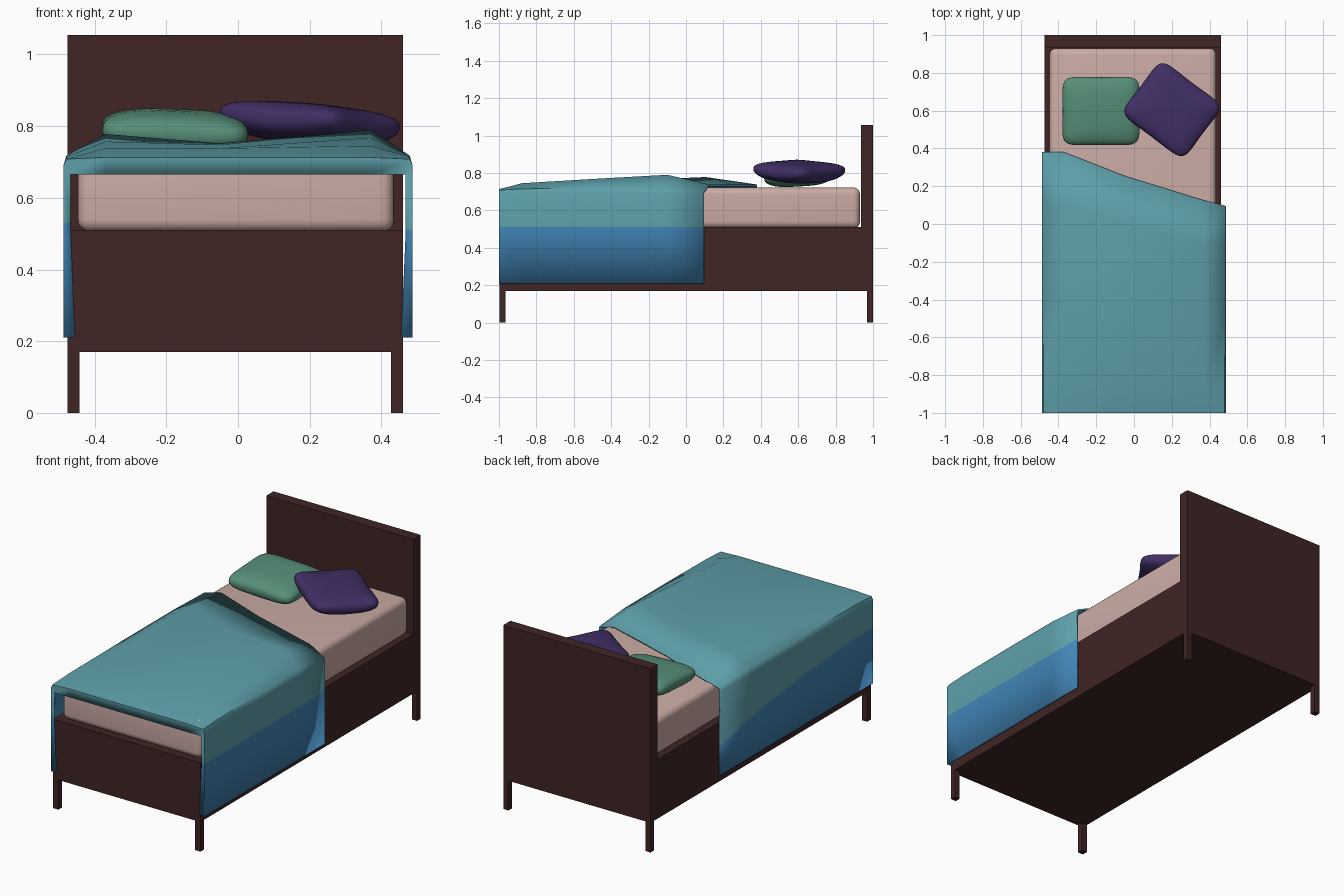
import bpy, bmesh, math
from mathutils import Matrix, Vector

if "Cube" in bpy.data.objects:
    bpy.data.objects.remove(bpy.data.objects["Cube"])


def material(name, rgb):
    m = bpy.data.materials.new(name)
    m.diffuse_color = (*rgb, 1)
    m.use_nodes = True
    m.node_tree.nodes["Principled BSDF"].inputs["Base Color"].default_value = m.diffuse_color
    return m


WOOD = material("dark brown wood", (0.050, 0.018, 0.018))
PINK = material("pale pink", (0.60, 0.41, 0.375))
TEAL = material("teal", (0.112, 0.35, 0.40))
BLUE = material("blue", (0.055, 0.24, 0.48))
GREEN = material("green", (0.095, 0.275, 0.19))
PURPLE = material("purple", (0.052, 0.028, 0.13))


def finish(name, bm, mats):
    me = bpy.data.meshes.new(name)
    bm.to_mesh(me)
    bm.free()
    ob = bpy.data.objects.new(name, me)
    bpy.context.collection.objects.link(ob)
    for m in mats:
        me.materials.append(m)
    return ob


def smooth(ob, angle):
    bpy.ops.object.select_all(action='DESELECT')
    ob.select_set(True)
    bpy.context.view_layer.objects.active = ob
    bpy.ops.object.shade_smooth_by_angle(angle=math.radians(angle))


def box(name, lo, hi, mat, bevel=0):
    lo, hi = Vector(lo), Vector(hi)
    bm = bmesh.new()
    bmesh.ops.create_cube(bm, size=1, matrix=Matrix.Translation((lo + hi) / 2)
                          @ Matrix.Diagonal((*(hi - lo), 1)))
    if bevel:
        bmesh.ops.bevel(bm, geom=bm.edges[:], offset=bevel, segments=5,
                        profile=0.5, affect='EDGES')
    ob = finish(name, bm, [mat])
    if bevel:
        smooth(ob, 40)
    return ob


# Frame: solid base, tall headboard, four short legs
X0, X1, FOOT = -0.475, 0.46, -0.998
box("bed_base", (X0, FOOT, 0.17), (X1, 0.935, 0.51), WOOD)
box("headboard", (X0, 0.935, 0.17), (X1, 1.0, 1.055), WOOD)
for side, x in (("left", X0), ("right", X1 - 0.033)):
    for end, y in (("front", FOOT), ("back", 0.967)):
        box(f"{end}_{side}_leg", (x, y, 0), (x + 0.033, y + 0.033, 0.17), WOOD)

# Mattress
box("mattress", (-0.447, -0.965, 0.505), (0.435, 0.93, 0.722), PINK, 0.035)


# Pillows: soft squared-off ellipsoids with a slight tilt
def spow(v, e):
    return math.copysign(abs(v) ** e, v)


def pillow(name, size, loc, turn, tilt, lift, mat):
    bm = bmesh.new()
    bmesh.ops.create_uvsphere(bm, u_segments=48, v_segments=20, radius=1)
    for v in bm.verts:
        lat = math.asin(max(-1, min(1, v.co.z)))
        lon = math.atan2(v.co.y, v.co.x)
        r = max(0, math.cos(lat)) ** 0.65
        x, y = r * spow(math.cos(lon), 0.36), r * spow(math.sin(lon), 0.36)
        # edges pulled in between the corners, body thinner at the corners
        z = spow(math.sin(lat), 0.75) * (1 - 0.3 * x * x * y * y)
        z = z * size[2] + lift * x * x * y * y
        v.co = (x * size[0] * (0.96 + 0.05 * y * y),
                y * size[1] * (0.96 + 0.05 * x * x), z)
    rot = (Matrix.Rotation(math.radians(tilt[1]), 4, 'Y')
           @ Matrix.Rotation(math.radians(tilt[0]), 4, 'X')
           @ Matrix.Rotation(math.radians(turn), 4, 'Z'))
    bmesh.ops.transform(bm, matrix=Matrix.Translation(loc) @ rot, verts=bm.verts)
    smooth(finish(name, bm, [mat]), 80)


pillow("green_pillow", (0.211, 0.187, 0.058), (-0.175, 0.598, 0.787), 0,
       (3, 2), 0.0, GREEN)
pillow("purple_pillow", (0.215, 0.187, 0.056), (0.2, 0.605, 0.806), -37,
       (-2, 5), 0.02, PURPLE)

# Blanket: draped grid, one column per (x, head-end y, heights along length)
W = 0.487
columns = [
    (-W, 0.38, (0.21,) * 5),
    (-W, 0.38, (0.53, 0.53, 0.50, 0.44, 0.38)),
    (-W, 0.38, (0.69, 0.69, 0.69, 0.69, 0.69)),
    (-W + 0.008, 0.38, (0.708, 0.715, 0.718, 0.718, 0.71)),
    (-0.37, 0.38, (0.713, 0.738, 0.757, 0.778, 0.738)),
    (-0.05, 0.255, (0.713, 0.738, 0.748, 0.752, 0.738)),
    (0.37, 0.125, (0.713, 0.745, 0.768, 0.790, 0.738)),
    (W - 0.008, 0.098, (0.708, 0.715, 0.718, 0.718, 0.70)),
    (W, 0.095, (0.69, 0.69, 0.69, 0.69, 0.685)),
    (W, 0.095, (0.51,) * 5),
    (W, 0.095, (0.21,) * 5),
]
steps = (0, 0.11, 0.45, 0.8, 1)
bm = bmesh.new()
grid = []
for x, head, heights in columns:
    # folded front lip, turned inward round the foot end
    low = heights[0] < 0.6
    lip_x = math.copysign(min(abs(x), 0.455 if heights[0] < 0.3 else 0.468), x)
    lip_z = heights[0] if low else 0.665
    col = [bm.verts.new((lip_x, -1, lip_z))]
    for t, z in zip(steps, heights):
        col.append(bm.verts.new((x, -1 + t * (head + 1), z)))
    grid.append(col)
for i in range(len(grid) - 1):
    for j in range(len(steps)):
        f = bm.faces.new((grid[i][j], grid[i + 1][j],
                          grid[i + 1][j + 1], grid[i][j + 1]))
        # lower side drops show the blue lining
        f.material_index = 1 if i in (0, len(grid) - 2) else 0
blanket = finish("blanket", bm, [TEAL, BLUE])
solid = blanket.modifiers.new("thickness", 'SOLIDIFY')
solid.thickness = 0.01
solid.offset = -1
solid.material_offset = 1
smooth(blanket, 50)
